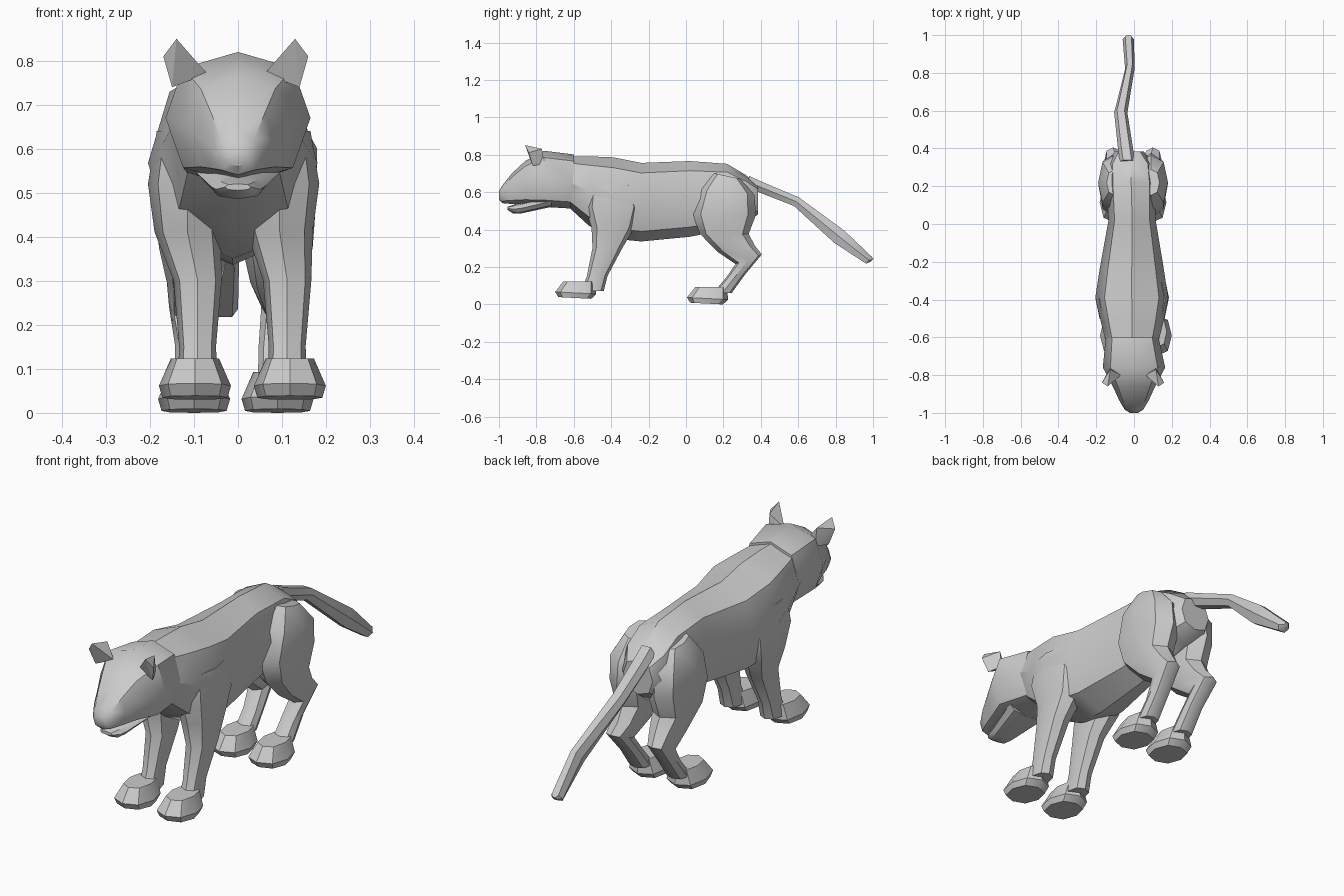
import bpy, bmesh
from math import sin, cos, pi, radians
from mathutils import Vector

if "Cube" in bpy.data.objects:
    bpy.data.objects.remove(bpy.data.objects["Cube"])


def finish(name, bm, angle=38):
    bmesh.ops.recalc_face_normals(bm, faces=bm.faces)
    me = bpy.data.meshes.new(name)
    bm.to_mesh(me)
    bm.free()
    ob = bpy.data.objects.new(name, me)
    bpy.context.collection.objects.link(ob)
    bpy.ops.object.select_all(action='DESELECT')
    bpy.context.view_layer.objects.active = ob
    ob.select_set(True)
    bpy.ops.object.shade_smooth_by_angle(angle=radians(angle))
    return ob


def loft(name, rings, sides=8, power=0.85, angle=38):
    """Skin rings (x, y, z, half width, half depth, tilt); tilt 0 is level, 90 is upright."""
    bm = bmesh.new()
    loops = []
    for x, y, z, a, b, tilt in rings:
        t, loop = radians(tilt), []
        for i in range(sides):
            u = 2 * pi * i / sides
            c, s = cos(u), sin(u)
            c = (abs(c) ** power) * (1 if c > 0 else -1)
            s = (abs(s) ** power) * (1 if s > 0 else -1)
            loop.append(bm.verts.new((x + a * c, y + b * s * cos(t), z + b * s * sin(t))))
        loops.append(loop)
    for p, q in zip(loops, loops[1:]):
        for i in range(sides):
            j = (i + 1) % sides
            bm.faces.new((p[i], p[j], q[j], q[i]))
    bm.faces.new(loops[0])
    bm.faces.new(loops[-1])
    return finish(name, bm, angle)


def upright(profile):
    """Turn (x, y, top, bottom, half width) into upright rings."""
    return [(x, y, (t + b) / 2, w, (t - b) / 2, 90) for x, y, t, b, w in profile]


# Torso from neck to rump
loft("torso", upright([
    (-.01, -.64, .79, .53, .135), (-.01, -.52, .79, .42, .165),
    (-.012, -.39, .785, .35, .193), (-.012, -.24, .755, .335, .17),
    (-.01, .02, .765, .36, .125), (-.015, .22, .75, .40, .13),
    (-.02, .32, .69, .43, .125), (-.025, .385, .635, .48, .075)]))

# Head and lower jaw
loft("head", upright([
    (-.01, -.60, .80, .51, .14), (0, -.76, .82, .52, .165),
    (0, -.86, .765, .53, .112), (0, -.93, .70, .535, .08),
    (0, -.982, .635, .54, .05), (0, -1.0, .605, .56, .022)]), power=.8)
loft("jaw", upright([
    (0, -.72, .58, .52, .10), (0, -.88, .54, .485, .06),
    (0, -.925, .53, .485, .05), (0, -.955, .52, .505, .03)]))

# Tail
loft("tail", [
    (-.035, .33, .655, .04, .035, 75), (-.045, .40, .625, .04, .033, 75),
    (-.07, .59, .548, .035, .03, 60), (-.022, .82, .36, .025, .048, 50),
    (-.03, .978, .235, .03, .027, 50), (-.03, .995, .235, .012, .012, 50)], sides=6)

# Paired parts
for side, label in ((-1, "left"), (1, "right")):
    # Ear
    bm = bmesh.new()
    for x, y, z in ((.065, -.80, .77), (.145, -.82, .74), (.135, -.86, .85),
                    (.165, -.84, .81), (.12, -.77, .83), (.12, -.76, .75)):
        bm.verts.new(Vector((side * x - .005, y, z)))
    bmesh.ops.convex_hull(bm, input=bm.verts)
    finish(label + "_ear", bm, 20)

    # Front leg
    fx = .112 if side > 0 else -.092
    sx = side * .105 - .01
    loft(label + "_front_leg", [
        (sx, -.40, .64, .07, .12, 0), (sx, -.39, .52, .09, .15, 0),
        (sx, -.39, .41, .075, .115, 0), (fx, -.42, .30, .055, .08, 0),
        (fx, -.475, .15, .042, .055, 0), (fx, -.50, .07, .045, .06, 0)])

    # Hind leg with thigh, hock and shank
    hx = .09 if side > 0 else -.1
    loft(label + "_hind_leg", [
        (hx, .22, .685, .045, .07, -12), (hx, .22, .60, .09, .145, -5),
        (hx, .205, .48, .088, .17, 0), (hx, .205, .375, .08, .13, 0),
        (hx, .27, .295, .062, .10, 10), (hx + side * .01, .335, .24, .047, .075, 20),
        (hx, .265, .15, .043, .052, 10), (hx, .195, .06, .045, .05, 0)])

    # Paws
    for end, px, y, z in (("front", fx + side * .006, -.59, .03), ("hind", hx, .115, 0)):
        loft(f"{label}_{end}_paw", [
            (px, y - .005, z + .003, .074, .088, -3), (px, y, z + .03, .082, .11, -3),
            (px, y + .02, z + .092, .055, .085, 0)])

# Set the lowest point on the ground
bpy.context.view_layer.update()
meshes = [o for o in bpy.data.objects if o.type == 'MESH']
low = min(v.co.z for o in meshes for v in o.data.vertices)
for o in meshes:
    o.location.z -= low
